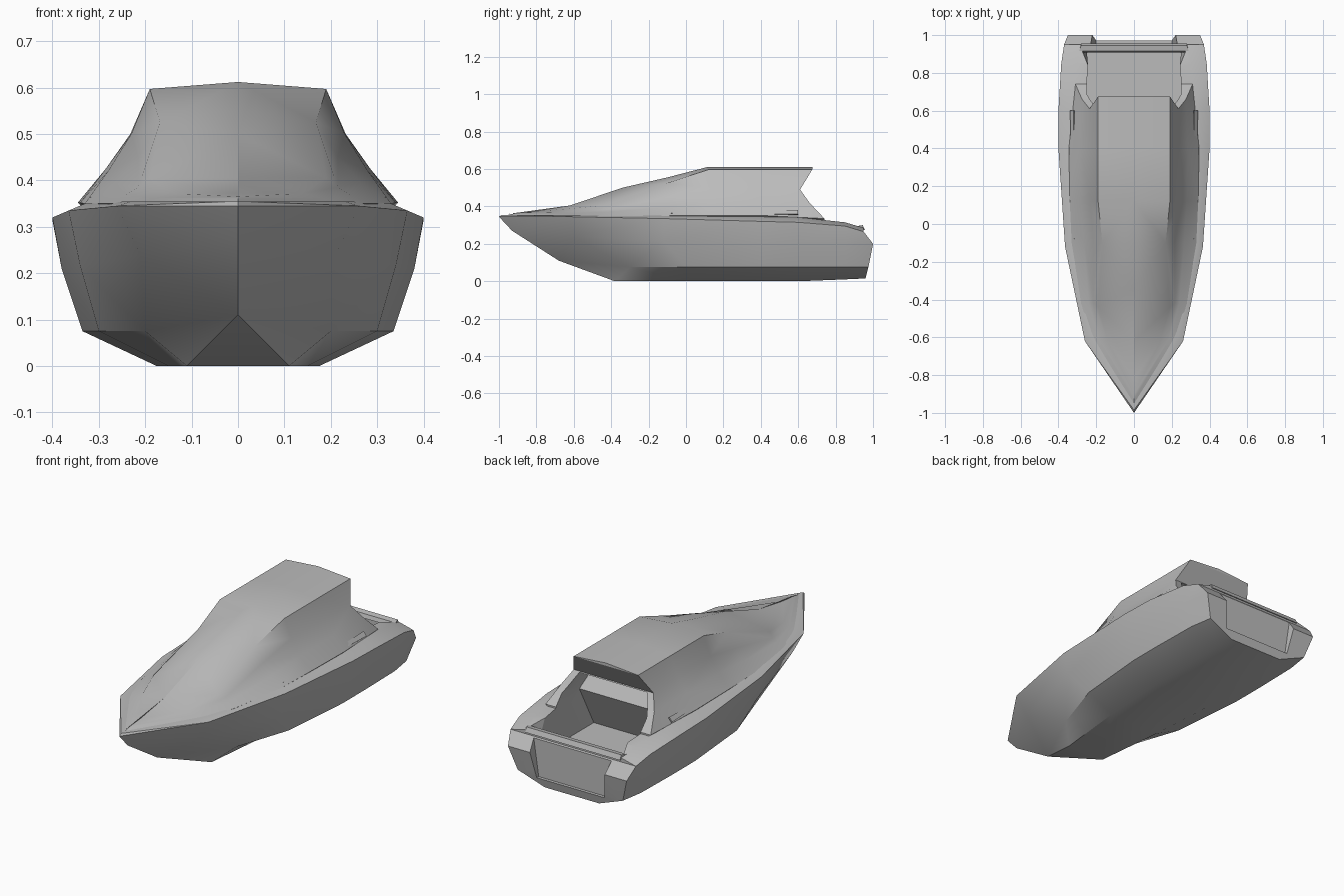
import bpy, bmesh
from mathutils import Vector

default = bpy.data.objects.get("Cube")
if default:
    bpy.data.objects.remove(default, do_unlink=True)

grey = bpy.data.materials.new("plain grey")
grey.use_nodes = True
grey.diffuse_color = (0.5, 0.5, 0.5, 1)
grey.node_tree.nodes["Principled BSDF"].inputs["Base Color"].default_value = (0.5, 0.5, 0.5, 1)


def finish(name, bm):
    """Weld, orient and link a mesh."""
    bmesh.ops.remove_doubles(bm, verts=bm.verts[:], dist=0.0005)
    bmesh.ops.dissolve_degenerate(bm, edges=bm.edges[:], dist=0.0005)
    bmesh.ops.triangulate(bm, faces=[f for f in bm.faces if len(f.verts) > 3])
    bmesh.ops.recalc_face_normals(bm, faces=bm.faces[:])
    mesh = bpy.data.meshes.new(name)
    bm.to_mesh(mesh)
    bm.free()
    mesh.materials.append(grey)
    obj = bpy.data.objects.new(name, mesh)
    bpy.context.collection.objects.link(obj)
    return obj


def loft(name, rails):
    """Skin mirrored bow-to-stern rails, listed from top to bottom."""
    bm = bmesh.new()
    left = [[bm.verts.new(p) for p in rail] for rail in rails]
    right = [[bm.verts.new((-x, y, z)) for x, y, z in rail] for rail in rails]
    loop = left + right[::-1]
    for a, b in zip(loop, loop[1:] + loop[:1]):
        for i in range(len(a) - 1):
            bm.faces.new((a[i], a[i + 1], b[i + 1], b[i]))
    # close the stern with level strips
    for k in range(len(rails) - 1):
        bm.faces.new((left[k][-1], left[k + 1][-1], right[k + 1][-1], right[k][-1]))
    return finish(name, bm)


def prism(name, outline):
    """Mirrored side profile of (half width, y, z) points, closed at both sides."""
    bm = bmesh.new()
    sides = [[bm.verts.new((s * w, y, z)) for w, y, z in outline] for s in (1, -1)]
    n = len(outline)
    for i in range(n):
        j = (i + 1) % n
        bm.faces.new((sides[0][i], sides[0][j], sides[1][j], sides[1][i]))
    for side in sides:
        bm.faces.new(side)
    return finish(name, bm)


def cut(obj, cutter):
    mod = obj.modifiers.new("cut", "BOOLEAN")
    mod.operation = "DIFFERENCE"
    mod.solver = "EXACT"
    mod.object = cutter
    bpy.context.view_layer.objects.active = obj
    bpy.ops.object.modifier_apply(modifier=mod.name)


# Hull: deck edge, sheer, topside, chine and flat bottom
deck = [(0, -.985, .355), (.23, -.6, .355), (.33, -.12, .35), (.34, .4, .345),
        (.33, .6, .342), (.3, .85, .315), (.29, .95, .285)]
sheer = [(0, -1, .345), (.26, -.62, .345), (.365, -.12, .335), (.4, .4, .32),
         (.4, .6, .315), (.385, .85, .295), (.37, .95, .265)]
topside = [(0, -.93, .27), (.21, -.6, .24), (.34, -.12, .215), (.38, .4, .21),
           (.38, .6, .21), (.37, .85, .205), (.35, 1, .2)]
chine = [(0, -.68, .11), (.2, -.3, .075), (.3, 0, .075), (.335, .4, .075),
         (.335, .6, .075), (.33, .85, .075), (.31, .975, .075)]
bottom = [(0, -.68, .11), (.11, -.38, 0), (.15, 0, 0), (.175, .4, 0),
          (.175, .6, 0), (.17, .85, .01), (.16, .96, .015)]
hull = loft("hull", [deck, sheer, topside, chine, bottom])

# Cabin: ridge, shoulder, brow, waist, foot and a hidden base sunk in the hull
ridge = [(0, -.95, .36), (0, -.62, .405), (0, -.34, .5), (0, -.1, .555),
         (0, .12, .612), (0, .4, .612), (0, .675, .612)]
shoulder = [(0, -.82, .372), (.1, -.62, .388), (.19, -.44, .405), (.168, -.1, .525),
            (.19, .12, .597), (.19, .4, .597), (.19, .675, .597)]
brow = [(0, -.9, .365), (.14, -.62, .372), (.215, -.42, .385), (.215, -.1, .45),
        (.23, .12, .5), (.232, .4, .5), (.235, .61, .49)]
waist = [(0, -.93, .36), (.18, -.62, .362), (.24, -.42, .37), (.265, -.1, .395),
         (.28, .12, .42), (.285, .4, .425), (.275, .66, .42)]
foot = [(0, -.95, .355), (.22, -.62, .35), (.28, -.42, .35), (.33, -.1, .35),
        (.34, .12, .352), (.345, .4, .352), (.31, .74, .335)]
base = [(x * .85, y, .3) for x, y, z in foot]
cabin = loft("cabin", [ridge, shoulder, brow, waist, foot, base])

# Cockpit well running in under the roof
well = prism("cockpit_cutter", [
    (.25, .42, .13), (.265, .52, .345), (.235, .46, .43), (.2, .46, .485),
    (.2, .62, .485), (.24, .8, .42), (.28, .915, .34), (.25, .915, .13)])
# Recess in the transom
recess = prism("transom_cutter", [
    (.2, .955, .06), (.25, .955, .4), (.25, 1.1, .4), (.2, 1.1, .06)])
cut(hull, well)
cut(cabin, well)
cut(hull, recess)
for cutter in (well, recess):
    bpy.data.objects.remove(cutter, do_unlink=True)

# Rounded rail across the stern
rail = prism("stern_rail", [
    (.29, .908, .275), (.29, .915, .295), (.28, .945, .3), (.28, .956, .275)])


def side_trim(name, points):
    """Slim pointed plate lying on the cabin flank."""
    bm = bmesh.new()
    a, b, c = map(Vector, points)
    normal = (b - a).cross(c - a).normalized()
    if normal.x < 0:
        normal = -normal
    for side in (1, -1):
        rows = [[bm.verts.new((side * q.x, q.y, q.z))
                 for q in (p + normal * h for p in (a, b, c))] for h in (-.003, .004)]
        for row in rows:
            bm.faces.new(row)
        for i in range(3):
            j = (i + 1) % 3
            bm.faces.new((rows[0][i], rows[0][j], rows[1][j], rows[1][i]))
    return finish(name, bm)


trim = side_trim("side_trims", [(.315, -.08, .362), (.336, .6, .357), (.318, .6, .378)])

for obj in (hull, cabin, rail, trim):
    bpy.ops.object.select_all(action="DESELECT")
    obj.select_set(True)
    bpy.context.view_layer.objects.active = obj
    bpy.ops.object.shade_smooth_by_angle(angle=0.5)
